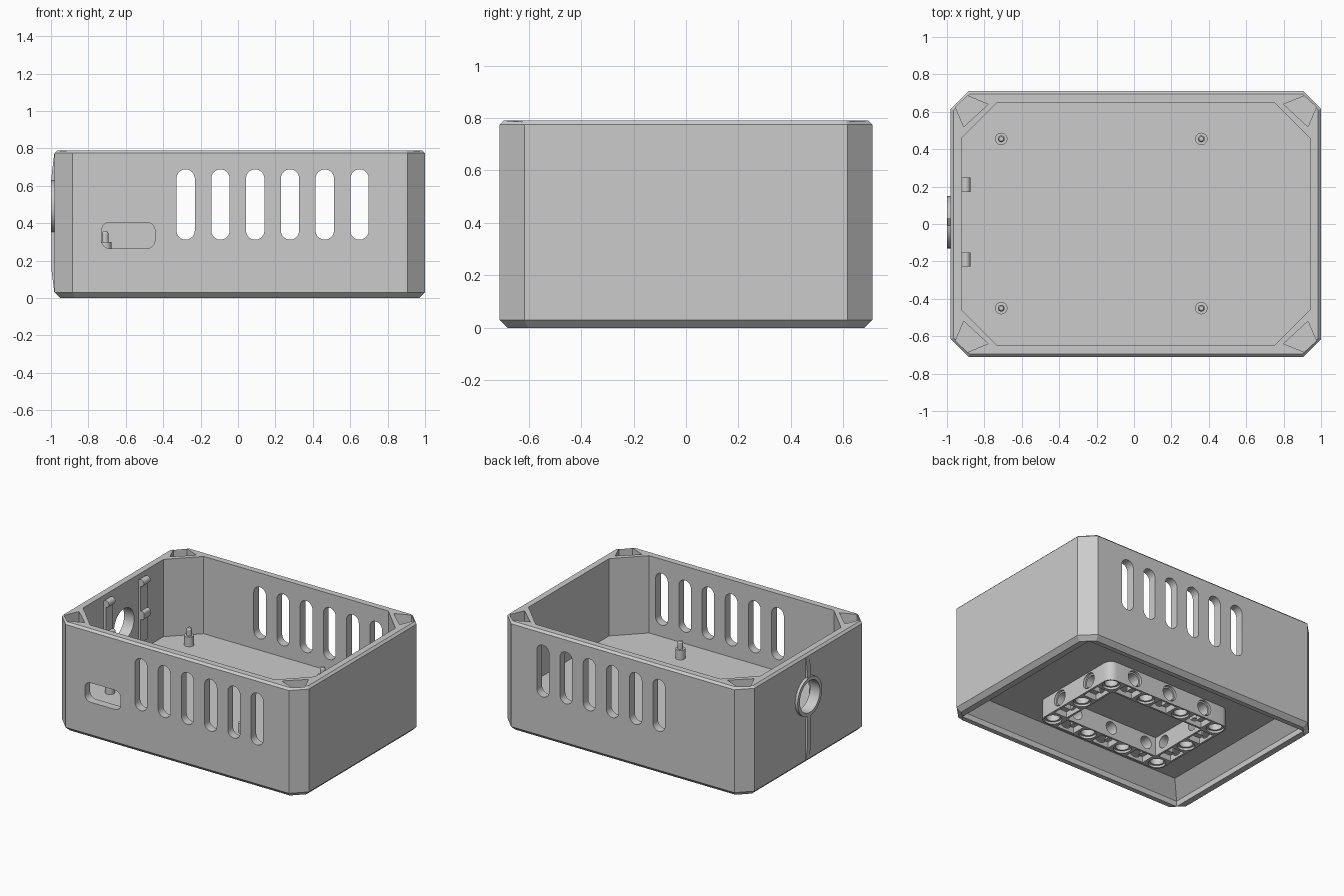
import bpy, bmesh
from math import sin, cos, pi

cube = bpy.data.objects.get("Cube")
if cube:
    bpy.data.objects.remove(cube, do_unlink=True)

grey = bpy.data.materials.new("plastic grey")
grey.use_nodes = True
grey.diffuse_color = (0.6, 0.6, 0.6, 1)
grey.node_tree.nodes["Principled BSDF"].inputs["Base Color"].default_value = (0.6, 0.6, 0.6, 1)

CX = 0.01           # centre of the box, the ring sticks out on the -x side
UNIT = 0.148        # hole pitch of the mounting frame
AXES = {"z": lambda a, b, h: (a, b, h),
        "y": lambda a, b, h: (a, h, b),
        "x": lambda a, b, h: (h, a, b)}


def rounded(hx, hy, r=0, seg=1, cx=0, cy=0):
    """Rectangle outline with chamfered (seg=1) or rounded corners."""
    pts = []
    for k, (sx, sy) in enumerate([(1, 1), (-1, 1), (-1, -1), (1, -1)]):
        for i in range(seg + 1 if r else 1):
            t = (k + i / seg) * pi / 2
            pts.append((cx + sx * (hx - r) + r * cos(t) if r else cx + sx * hx,
                        cy + sy * (hy - r) + r * sin(t) if r else cy + sy * hy))
    return pts


def circle(r, cx=0, cy=0, n=32):
    return [(cx + r * cos(2 * pi * i / n), cy + r * sin(2 * pi * i / n)) for i in range(n)]


def loft(name, levels, axis="z"):
    """Closed solid through outlines at successive heights along an axis."""
    bm = bmesh.new()
    rings = [[bm.verts.new(AXES[axis](a, b, h)) for a, b in pts] for pts, h in levels]
    for lo, hi in zip(rings, rings[1:]):
        for i in range(len(lo)):
            j = (i + 1) % len(lo)
            bm.faces.new((lo[i], lo[j], hi[j], hi[i]))
    bm.faces.new(rings[0])
    bm.faces.new(rings[-1])
    bmesh.ops.recalc_face_normals(bm, faces=bm.faces)
    mesh = bpy.data.meshes.new(name)
    bm.to_mesh(mesh)
    bm.free()
    mesh.materials.append(grey)
    ob = bpy.data.objects.new(name, mesh)
    bpy.context.collection.objects.link(ob)
    return ob


def prism(name, pts, lo, hi, axis="z"):
    return loft(name, [(pts, lo), (pts, hi)], axis)


def cut(ob, cutters):
    """Subtract the cutters, then drop them."""
    for c in cutters:
        c.hide_render = True
        m = ob.modifiers.new("cut", "BOOLEAN")
        m.operation, m.solver, m.object = "DIFFERENCE", "EXACT", c
    bpy.context.view_layer.update()
    dg = bpy.context.evaluated_depsgraph_get()
    mesh = bpy.data.meshes.new_from_object(ob.evaluated_get(dg))
    ob.modifiers.clear()
    ob.data = mesh
    for c in cutters:
        bpy.data.objects.remove(c, do_unlink=True)


def shell(d):
    """Outer outline of the box, moved inward by d."""
    return rounded(0.99 - d, 0.71 - d, 0.095 - 0.586 * d, 1, CX)


# Box with open top and a hollow under the floor
box = loft("box", [(shell(0.03), 0), (shell(0), 0.03), (shell(0), 0.775), (shell(0.015), 0.79)])
cutters = [
    prism("cavity", rounded(0.93, 0.65, 0.19, 1, CX), 0.23, 1),
    loft("under_recess", [(rounded(0.915, 0.645, cx=CX), -0.1), (rounded(0.915, 0.645, cx=CX), 0.04),
                          (rounded(0.825, 0.555, cx=CX), 0.14)]),
    prism("port_opening", rounded(0.143, 0.07, 0.045, 6, -0.587, 0.335), -1, -0.5, "y"),
    prism("sensor_hole", circle(0.115, 0.01, 0.49), -1.2, -0.8, "x"),
]
# Vent slots through front and back
for i in range(6):
    cutters.append(prism("vent", rounded(0.049, 0.188, 0.0489, 8, -0.28 + 0.186 * i, 0.5), -1, 1, "y"))
# Corner pockets in the rim
for sx in (-1, 1):
    for sy in (-1, 1):
        quad = [(0.90, 0.685), (0.79, 0.64), (0.92, 0.52), (0.965, 0.625)]
        cutters.append(prism("pocket", [(CX + sx * x, sy * y) for x, y in quad], 0.71, 1))
cut(box, cutters)

# Ring and tapered rib around the sensor hole
ring = prism("sensor_ring", circle(0.14, 0.01, 0.49), -1.0, -0.93, "x")
cut(ring, [prism("hole", circle(0.115, 0.01, 0.49), -1.2, -0.8, "x")])
rib_side = [(-0.97, 0.03), (-0.982, 0.03), (-0.996, 0.14), (-0.996, 0.66), (-0.982, 0.775), (-0.97, 0.775)]
rib = prism("wall_rib", rib_side, -0.01, 0.03, "y")
cut(rib, [prism("hole", circle(0.115, 0.01, 0.49), -1.2, -0.8, "x")])

# Hooked holders inside the wall
for label, y in (("back", 0.21), ("front", -0.19)):
    lo, hi = y - 0.038, y + 0.038
    prism(label + "_holder_bar", rounded(0.012, 0.22, cx=-0.912, cy=0.52), lo, hi, "y")
    prism(label + "_holder_hook", circle(0.025, -0.9, 0.735, 20), lo, hi, "y")
    prism(label + "_holder_ledge", rounded(0.023, 0.03, 0.015, 4, -0.898, 0.5), lo, hi, "y")

# Board posts on the floor
for x in (-0.71, 0.36):
    for y in (-0.45, 0.455):
        loft("board_post", [(circle(0.033, x, y), 0.22), (circle(0.033, x, y), 0.3),
                            (circle(0.018, x, y), 0.3), (circle(0.018, x, y), 0.345),
                            (circle(0.012, x, y), 0.355)])

# Mounting frame below the floor
frame = prism("mounting_frame", rounded(3.45 * UNIT, 2.45 * UNIT, 0.06, 6), 0.002, 0.15)
cutters = [prism("middle", rounded(2.55 * UNIT, 1.55 * UNIT), -0.1, 0.2)]
# Upright holes at every second place, with wide mouths
for i in (-3, -1, 1, 3):
    for j in (-2, 0, 2):
        if abs(i) == 3 or j:
            x, y = i * UNIT, j * UNIT
            cutters.append(loft("upright_hole", [(circle(0.058, x, y), -0.1), (circle(0.058, x, y), 0.018),
                                                 (circle(0.045, x, y), 0.018), (circle(0.045, x, y), 0.135)]))


def side_hole(p, axis, reach):
    wide, slim = circle(0.056, p, 0.076, 24), circle(0.045, p, 0.076, 24)
    return loft("side_hole", [(wide, -1), (wide, -reach), (slim, -reach),
                              (slim, reach), (wide, reach), (wide, 1)], axis)


# Side holes and shallow cells between the upright holes
for i in (-2, 0, 2):
    cutters.append(side_hole(i * UNIT, "y", 2.45 * UNIT - 0.018))
    for j in (-2, 2):
        cutters.append(prism("cell", rounded(0.07, 0.052, cx=i * UNIT, cy=j * UNIT), -0.1, 0.045))
for j in (-1, 1):
    cutters.append(side_hole(j * UNIT, "x", 3.45 * UNIT - 0.018))
    for i in (-3, 3):
        cutters.append(prism("cell", rounded(0.052, 0.07, cx=i * UNIT, cy=j * UNIT), -0.1, 0.045))
cut(frame, cutters)

# Smooth round parts, keep edges sharp
for ob in bpy.context.collection.objects:
    if ob.type == "MESH" and ob.data.materials and ob.data.materials[0] == grey:
        ob.select_set(True)
        bpy.context.view_layer.objects.active = ob
    else:
        ob.select_set(False)
bpy.ops.object.shade_smooth_by_angle(angle=pi / 6)
